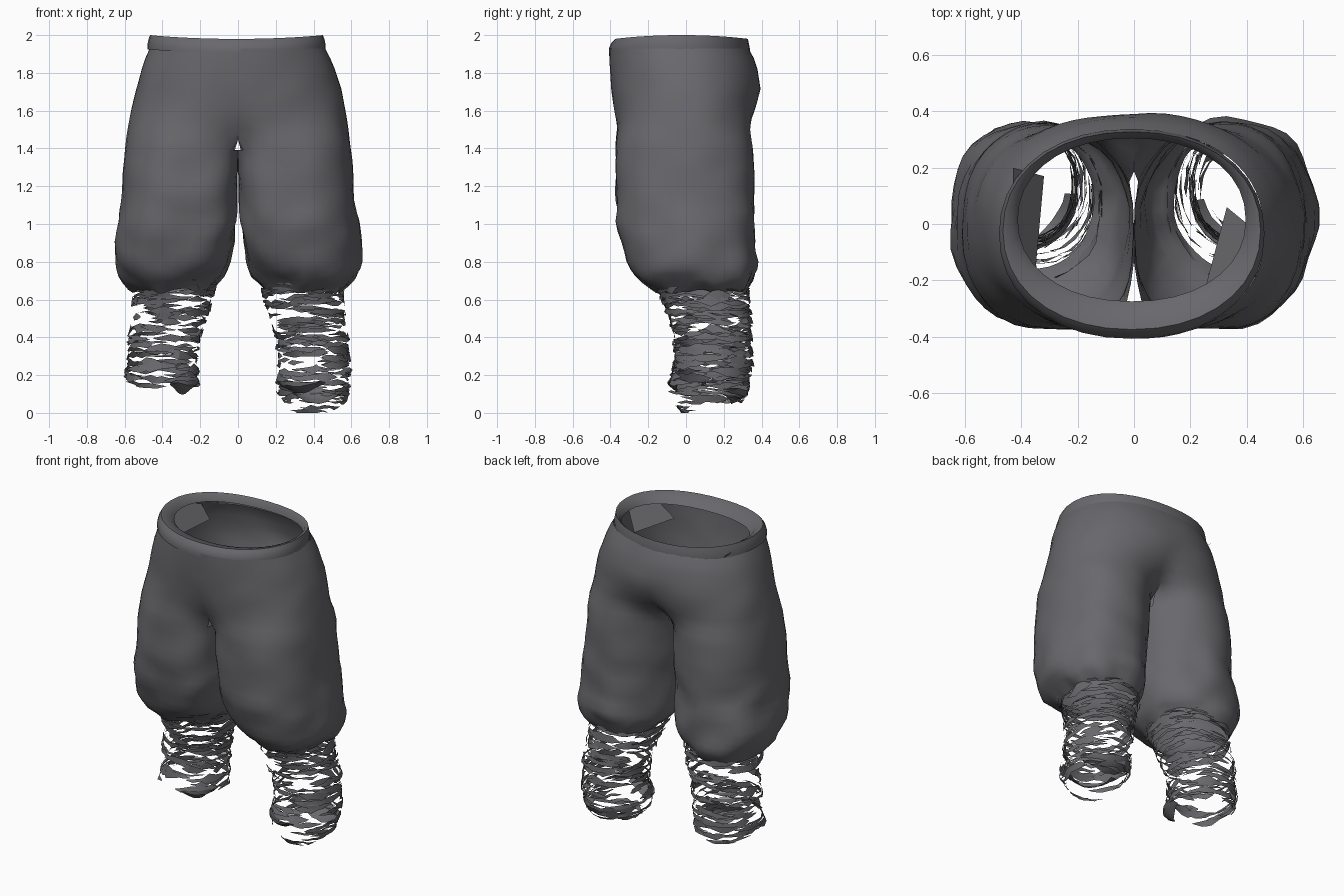
import bpy, bmesh, math, random
from mathutils import Vector, noise

if "Cube" in bpy.data.objects:
    bpy.data.objects.remove(bpy.data.objects["Cube"])

random.seed(7)
cloth = bpy.data.materials.new("charcoal cloth")
cloth.diffuse_color = (0.14, 0.138, 0.15, 1)
cloth.use_nodes = True
cloth.node_tree.nodes["Principled BSDF"].inputs["Base Color"].default_value = cloth.diffuse_color


def make(name, bm, angle=40):
    mesh = bpy.data.meshes.new(name)
    bm.to_mesh(mesh)
    bm.free()
    ob = bpy.data.objects.new(name, mesh)
    bpy.context.collection.objects.link(ob)
    mesh.materials.append(cloth)
    bpy.ops.object.select_all(action='DESELECT')
    ob.select_set(True)
    bpy.context.view_layer.objects.active = ob
    bpy.ops.object.shade_smooth_by_angle(angle=math.radians(angle))
    return ob


def sample(table, z):
    """Linear lookup in rows sorted by falling z."""
    for a, b in zip(table, table[1:]):
        if z >= b[0]:
            t = (a[0] - z) / (a[0] - b[0])
            return [p + (q - p) * t for p, q in zip(a[1:], b[1:])]
    return list(table[-1][1:])


def power(v, e):
    return math.copysign(abs(v) ** e, v)


# Leg profile: z, inner x, outer x, front y, back y, roundness of the separate leg
LEG = [(1.93, 0, .465, -.405, .335, 0), (1.85, 0, .505, -.405, .375, 0),
       (1.72, 0, .54, -.40, .40, .03), (1.62, 0, .565, -.395, .395, .12),
       (1.52, 0, .582, -.385, .375, .35), (1.42, 0, .597, -.38, .365, .85),
       (1.15, .003, .617, -.375, .36, 1), (1.00, .01, .632, -.36, .355, 1),
       (.88, .03, .65, -.335, .36, 1), (.79, .045, .65, -.30, .37, 1),
       (.73, .07, .63, -.26, .36, 1), (.68, .12, .585, -.20, .335, 1),
       (.64, .14, .55, -.15, .31, 1)]
CROTCH = 1.44
OUT, INN = 32, 4
FRONT, BACK = -148, 160        # seam angles: shallow in front, deep cleft behind


def leg_ring(z, side):
    xi, xo, yf, yb, blend = sample(LEG, z)
    cx, rx, cy, ry = (xi + xo) / 2, (xo - xi) / 2, (yf + yb) / 2, (yb - yf) / 2
    low = min(1, max(0, (.95 - z) / .2))   # hem turns into a plain oval
    ring = []
    for j in range(OUT + 1 + INN):
        if j <= OUT:                       # outer sweep, front seam to back seam
            u = j / OUT * 2 - 1
            w = u * math.pi / 2
            d = (xo * power(math.cos(w), .93), cy + ry * power(math.sin(w), .93))
            a = math.radians(FRONT + (BACK - FRONT) * j / OUT)
        else:                              # inner thigh
            v = (j - OUT) / (INN + 1)
            d = (0, cy + ry * (1 - 2 * v))
            a = math.radians(BACK + (360 + FRONT - BACK) * v)
        # squarer outside and front, rounder at the inner back
        c, s = math.cos(a), math.sin(a)
        e = .87 if c > 0 else (.62 if s < 0 else 1.02)
        e += (.9 - e) * low
        q = (cx + rx * power(c, e), cy + ry * power(s, e))
        x, y = (d[k] + (q[k] - d[k]) * blend for k in (0, 1))
        # folds get stronger toward the gathered hem
        amp = .006 if z > 1.75 else .01 if z > 1.1 else .028
        n = noise.noise(Vector((x * side * 5 + 3, y * 5, z * 6.5))) * amp
        x += n * (x - cx) / rx
        y += n * (y - cy) / ry
        if z > CROTCH and (j in (0, OUT) or j > OUT):
            x = 0
        dz = noise.noise(Vector((x * side * 9, y * 9, 2))) * .035 if z < .75 else 0
        ring.append((side * max(x, 0), y, z + dz))
    return ring


# Baggy trouser body, two legs joined at the centre seam
bm = bmesh.new()
levels = [1.93 - (1.93 - .80) * i / 21 for i in range(22)] + [.76, .725, .695, .665, .64]
for side in (1, -1):
    rings = [[bm.verts.new(p) for p in leg_ring(z, side)] for z in levels]
    for i in range(len(rings) - 1):
        count = OUT if levels[i] > CROTCH else OUT + INN + 1
        for j in range(count):
            k = (j + 1) % (OUT + INN + 1)
            q = [rings[i][j], rings[i + 1][j], rings[i + 1][k], rings[i][k]]
            bm.faces.new(q if side == 1 else q[::-1])
bmesh.ops.delete(bm, geom=[v for v in bm.verts if not v.link_faces], context='VERTS')
bmesh.ops.remove_doubles(bm, verts=bm.verts, dist=.002)
bmesh.ops.triangulate(bm, faces=bm.faces)
make("trouser_body", bm, 38)

# Waistband: flush turned-in strip, (x radius, front y, back y, z)
bm = bmesh.new()
BAND = [(.472, -.408, .338, 1.915), (.472, -.408, .338, 1.94), (.465, -.395, .332, 1.97),
        (.458, -.375, .328, 1.99), (.425, -.31, .315, 1.975), (.405, -.275, .305, 1.94)]
rows = []
for rx, yf, yb, z in BAND:
    row = []
    for j in range(36):
        a = math.tau * j / 36
        row.append(bm.verts.new((rx * power(math.cos(a), .93) - .008,
                                 (yf + yb) / 2 + (yb - yf) / 2 * power(math.sin(a), .93),
                                 z + .010 * math.cos(2 * a))))
    rows.append(row)
for a, b in zip(rows, rows[1:]):
    for j in range(36):
        k = (j + 1) % 36
        bm.faces.new((a[j], a[k], b[k], b[j]))
make("waistband", bm)

# Loose lining flaps folded inside the waist
bm = bmesh.new()
for pts in ([(-.43, .20, 1.95), (-.43, -.18, 1.95), (-.35, -.16, 1.84), (-.32, .17, 1.84)],
            [(.44, -.03, 1.95), (.38, -.22, 1.95), (.25, -.24, 1.84), (.33, .06, 1.84)]):
    bm.faces.new([bm.verts.new(p) for p in pts])
make("lining_flaps", bm)

# Lower leg profile: z, inner x, outer x, front y, back y
SHIN = [(.74, .10, .60, -.22, .34), (.68, .115, .575, -.18, .335), (.62, .13, .56, -.14, .335),
        (.52, .155, .565, -.10, .345), (.40, .20, .585, -.07, .35), (.25, .21, .595, -.06, .35),
        (.15, .20, .595, -.10, .34), (.08, .22, .585, -.08, .32), (.0, .28, .54, -.02, .24)]


def shin_point(z, a, side, off=0):
    xi, xo, yf, yb = sample(SHIN, z)
    c, s = power(math.cos(a), .92), power(math.sin(a), .92)
    x = (xi + xo) / 2 + ((xo - xi) / 2 + off) * c
    y = (yf + yb) / 2 + ((yb - yf) / 2 + off) * s
    return (side * x, y, z)


def strip(bm, side, z, start, span, width, tilt, off):
    """Tapered, ragged cloth strip lying around the shin."""
    steps = max(3, int(span / .2))
    last = None
    for i in range(steps + 1):
        t = i / steps
        a = start + span * t
        w = width * (.1 + math.sin(math.pi * t)) * random.uniform(.3, 1.3)
        zc = z + tilt * math.sin(a) + random.uniform(-.005, .005)
        o = off + random.uniform(-.005, .005)
        pair = [bm.verts.new(shin_point(zc + w / 2, a, side, o)),
                bm.verts.new(shin_point(zc - w / 2, a + random.uniform(-.08, .08), side, o + .004))]
        if last:
            bm.faces.new((last[0], last[1], pair[1], pair[0]))
        last = pair


# Ragged wrappings with open gaps
for side, low, name in ((1, .06, "right_wrapping"), (-1, .15, "left_wrapping")):
    bm = bmesh.new()
    count = int(220 * (.71 - low))
    for i in range(count):
        z = low + (.71 - low) * (i + random.random()) / count
        strip(bm, side, z, random.uniform(0, math.tau), random.uniform(.4, 1.5),
              random.uniform(.018, .052), random.uniform(-.022, .022),
              random.uniform(-.012, .004))
    make(name, bm, 30)

# Curved cloth ends under the feet: side, start angle, span, bottom z, top z
for name, side, start, span, z0, z1 in (
        ("right_heel_end", 1, .35, 2.1, .045, .125),
        ("right_toe_end", 1, 3.3, 1.7, .10, .165),
        ("left_toe_end", -1, 3.2, 1.3, .095, .17)):
    bm = bmesh.new()
    grid = []
    for i in range(4):
        grid.append([])
        for j in range(9):
            bow = math.sin(math.pi * j / 8)          # patch narrows to its tips
            z = z1 - (z1 - z0) * (1 - i / 3) * (.2 + .8 * bow) + random.uniform(-.006, .006)
            grid[-1].append(bm.verts.new(shin_point(z, start + span * j / 8, side,
                                                    .004 - .05 * (1 - i / 3) ** 2)))
    for a, b in zip(grid, grid[1:]):
        for j in range(8):
            bm.faces.new((a[j], a[j + 1], b[j + 1], b[j]))
    make(name, bm)

# Trailing bottom strips of the longer wrapping
bm = bmesh.new()
for z, start in ((.035, 4.2), (.014, 3.6), (.06, 5.2)):
    strip(bm, 1, z, start, 1.6, .022, .008, .0)
for v in bm.verts:
    v.co.z = max(v.co.z, 0)
make("trailing_strip", bm)
